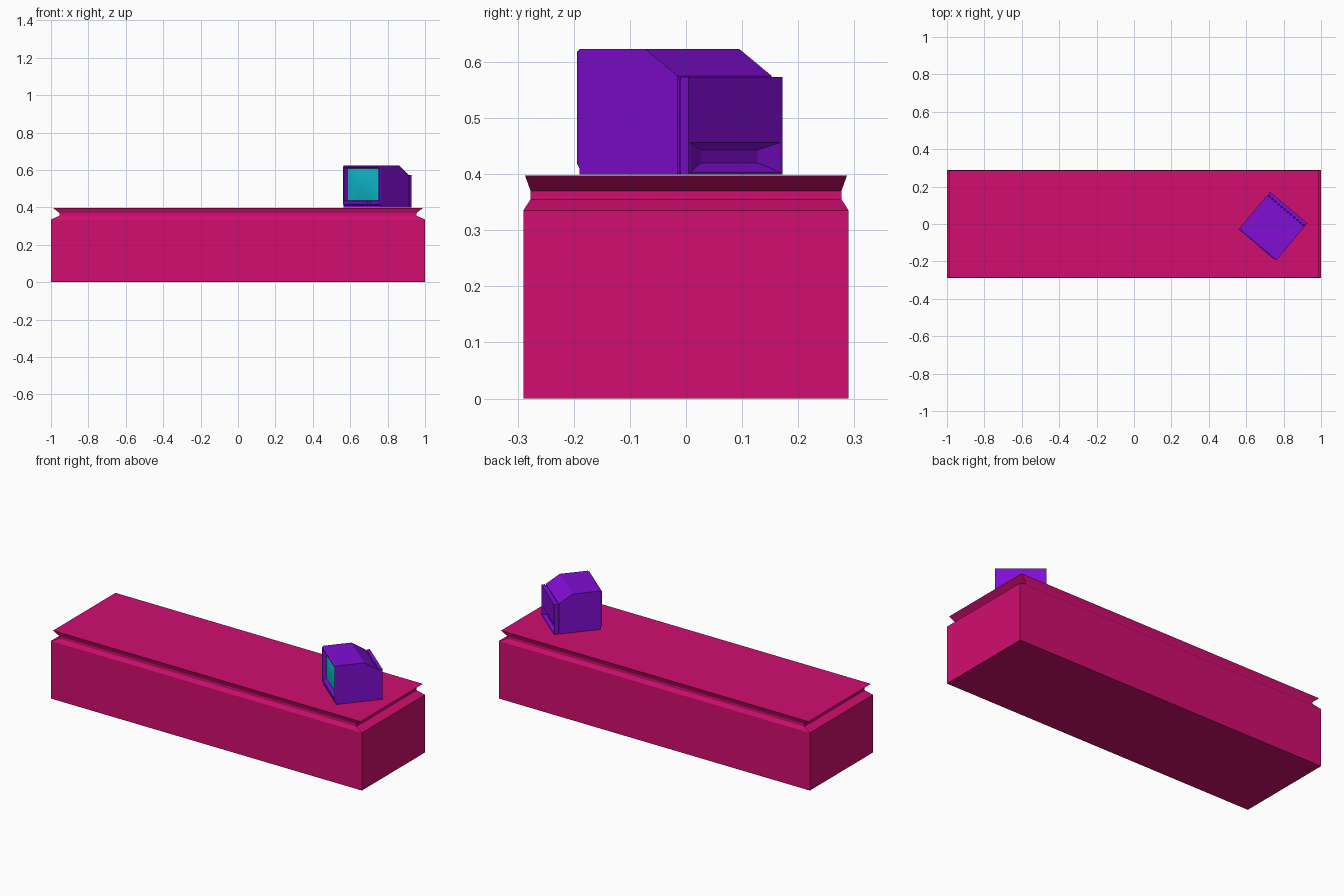
import bpy, bmesh, math
from mathutils import Matrix

if "Cube" in bpy.data.objects:
    bpy.data.objects.remove(bpy.data.objects["Cube"])


def make_material(name, colour):
    m = bpy.data.materials.new(name)
    m.diffuse_color = (*colour, 1)
    m.use_nodes = True
    m.node_tree.nodes["Principled BSDF"].inputs["Base Color"].default_value = m.diffuse_color
    return m


magenta = make_material("magenta", (0.64, 0.004, 0.16))
purple = make_material("purple", (0.22, 0.004, 0.66))
teal = make_material("teal", (0.005, 0.51, 0.63))


def finish(bm, name, mat, matrix=Matrix()):
    bmesh.ops.recalc_face_normals(bm, faces=bm.faces)
    me = bpy.data.meshes.new(name)
    bm.to_mesh(me)
    bm.free()
    me.materials.append(mat)
    ob = bpy.data.objects.new(name, me)
    ob.matrix_world = matrix
    bpy.context.collection.objects.link(ob)
    return ob


def loft(name, rings, mat, matrix=Matrix()):
    """Join four-cornered rings into a closed solid."""
    bm = bmesh.new()
    loops = [[bm.verts.new(p) for p in ring] for ring in rings]
    for a, b in zip(loops, loops[1:]):
        for i in range(4):
            j = (i + 1) % 4
            bm.faces.new((a[i], a[j], b[j], b[i]))
    bm.faces.new(loops[0])
    bm.faces.new(loops[-1])
    return finish(bm, name, mat, matrix)


def level(s, z):
    x, y = s, s * 0.29
    return [(-x, -y, z), (x, -y, z), (x, y, z), (-x, y, z)]


def section(w, z0, z1, y):
    return [(-w, y, z0), (w, y, z0), (w, y, z1), (-w, y, z1)]


# Long counter with a grooved neck under its top
loft("counter", [level(1, 0), level(1, 0.335), level(0.955, 0.355),
                 level(0.955, 0.37), level(0.989, 0.397)], magenta)

# Monitor casing: from the screen recess out over the bezel and to the back
place = Matrix.Translation((0.7435, -0.012, 0)) @ Matrix.Rotation(math.radians(-40), 4, "Z")
casing = [
    section(0.117, 0.437, 0.608, -0.108),    # bottom of the recess
    section(0.120, 0.433, 0.612, -0.1305),   # opening
    section(0.1275, 0.418, 0.618, -0.1305),  # bezel
    section(0.1305, 0.410, 0.623, -0.1225),
    section(0.1305, 0.399, 0.623, -0.1225),  # body
    section(0.1305, 0.399, 0.623, 0.030),
    section(0.1305, 0.399, 0.575, 0.1055),   # sloped rear
    section(0.1265, 0.403, 0.570, 0.1065),   # seam
    section(0.1265, 0.403, 0.570, 0.111),
    section(0.1305, 0.399, 0.573, 0.112),    # back panel
    section(0.1305, 0.399, 0.573, 0.1305),
    section(0.125, 0.403, 0.456, 0.1305),    # socket bay
    section(0.078, 0.420, 0.443, 0.116),
]
loft("monitor_casing", casing, purple, place)

# Gently bulging screen
bm = bmesh.new()
bmesh.ops.create_grid(bm, x_segments=8, y_segments=8, size=1)
for v in bm.verts:
    x, z = v.co.x, v.co.y
    v.co = (x * 0.1165, -0.109 - 0.009 * (1 - x * x) * (1 - z * z), 0.5225 + z * 0.085)
screen = finish(bm, "screen", teal, place)
if screen.data.polygons[0].normal.y > 0:
    screen.data.flip_normals()
for p in screen.data.polygons:
    p.use_smooth = True

# Row of small buttons under the screen
for i in range(5):
    x = 0.02 + i * 0.02
    ring = [[(x + sx * 0.006, y, 0.4255 + sz * 0.003)
             for sx, sz in ((-1, -1), (1, -1), (1, 1), (-1, 1))] for y in (-0.128, -0.133)]
    loft(f"button_{i + 1}", ring, purple, place)
